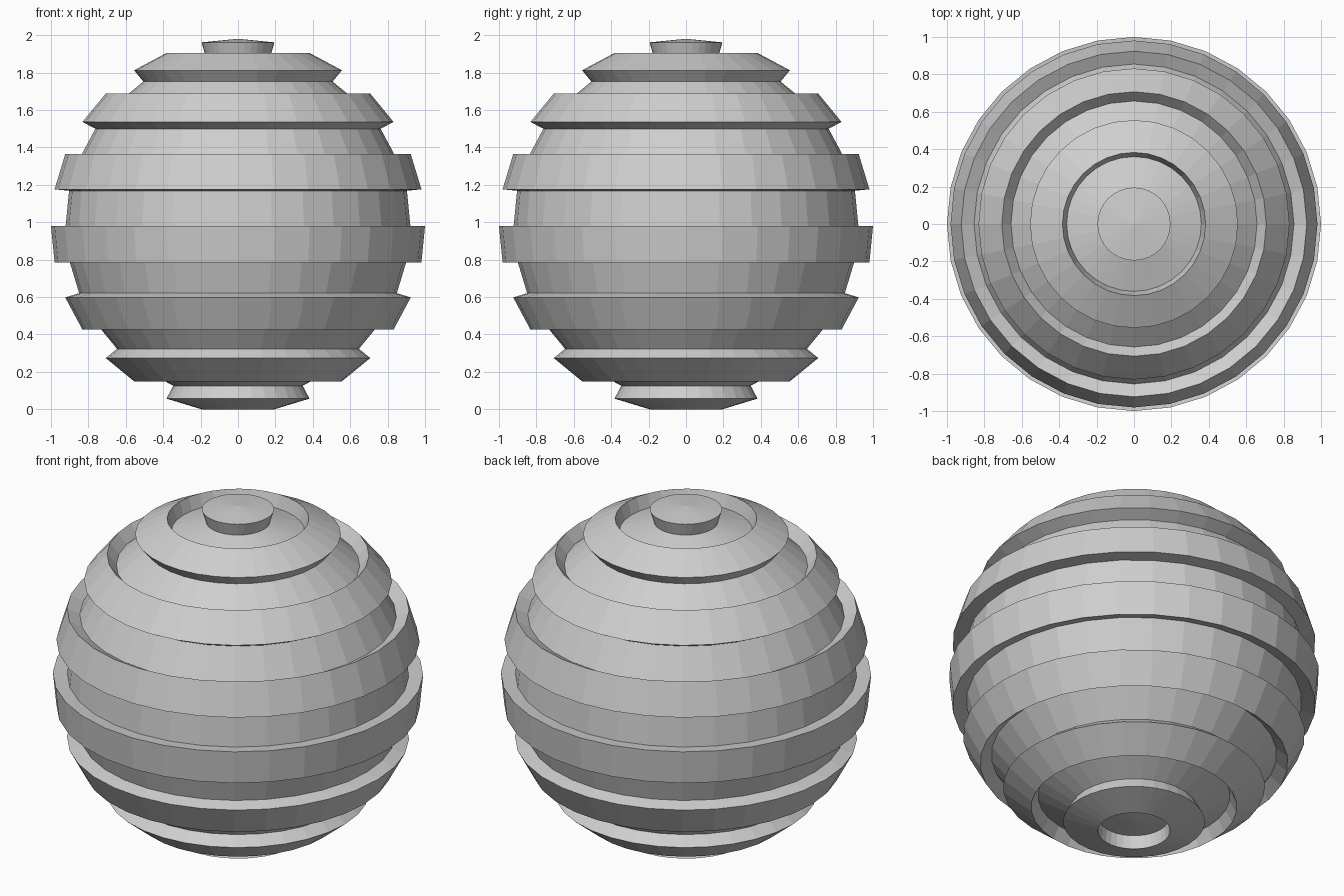
import bpy
import bmesh
from math import sin, cos, pi
from mathutils import Vector

SEGMENTS = 32      # facets around the axis
BANDS = 16         # latitude bands from pole to pole
DEPTH = 0.078      # how far every second band is sunk

cube = bpy.data.objects.get("Cube")
if cube:
    bpy.data.objects.remove(cube, do_unlink=True)

# Grey material
grey = bpy.data.materials.new("plain_grey")
grey.use_nodes = True
colour = (0.62, 0.62, 0.62, 1.0)
grey.diffuse_color = colour
shader = next(n for n in grey.node_tree.nodes if n.type == "BSDF_PRINCIPLED")
shader.inputs["Base Color"].default_value = colour
shader.inputs["Roughness"].default_value = 0.6


def direction(ring):
    """Unit vector in the profile plane, ring 0 is the top pole."""
    angle = pi * ring / BANDS
    return Vector((sin(angle), 0, cos(angle)))


# Stepped half profile: odd bands move inward along their own normal
centre = Vector((0, 0, cos(pi / BANDS)))
profile = []
for band in range(BANDS):
    sink = direction(band + 0.5) * DEPTH * (band % 2)
    for ring in (band, band + 1):
        point = centre + direction(ring) - sink
        if ring in (0, BANDS):
            point.x = 0
        if not profile or (point - profile[-1]).length > 0.001:
            profile.append(point)

# Spin the profile into the banded ball
bm = bmesh.new()
verts = [bm.verts.new(p) for p in profile]
edges = [bm.edges.new(pair) for pair in zip(verts, verts[1:])]
bmesh.ops.spin(bm, geom=verts + edges, cent=(0, 0, 0), axis=(0, 0, 1),
               angle=2 * pi, steps=SEGMENTS, use_duplicate=False)
bmesh.ops.remove_doubles(bm, verts=bm.verts[:], dist=0.0005)
bmesh.ops.recalc_face_normals(bm, faces=bm.faces[:])

mesh = bpy.data.meshes.new("banded_ball")
bm.to_mesh(mesh)
bm.free()
mesh.materials.append(grey)
ball = bpy.data.objects.new("banded_ball", mesh)
bpy.context.collection.objects.link(ball)
